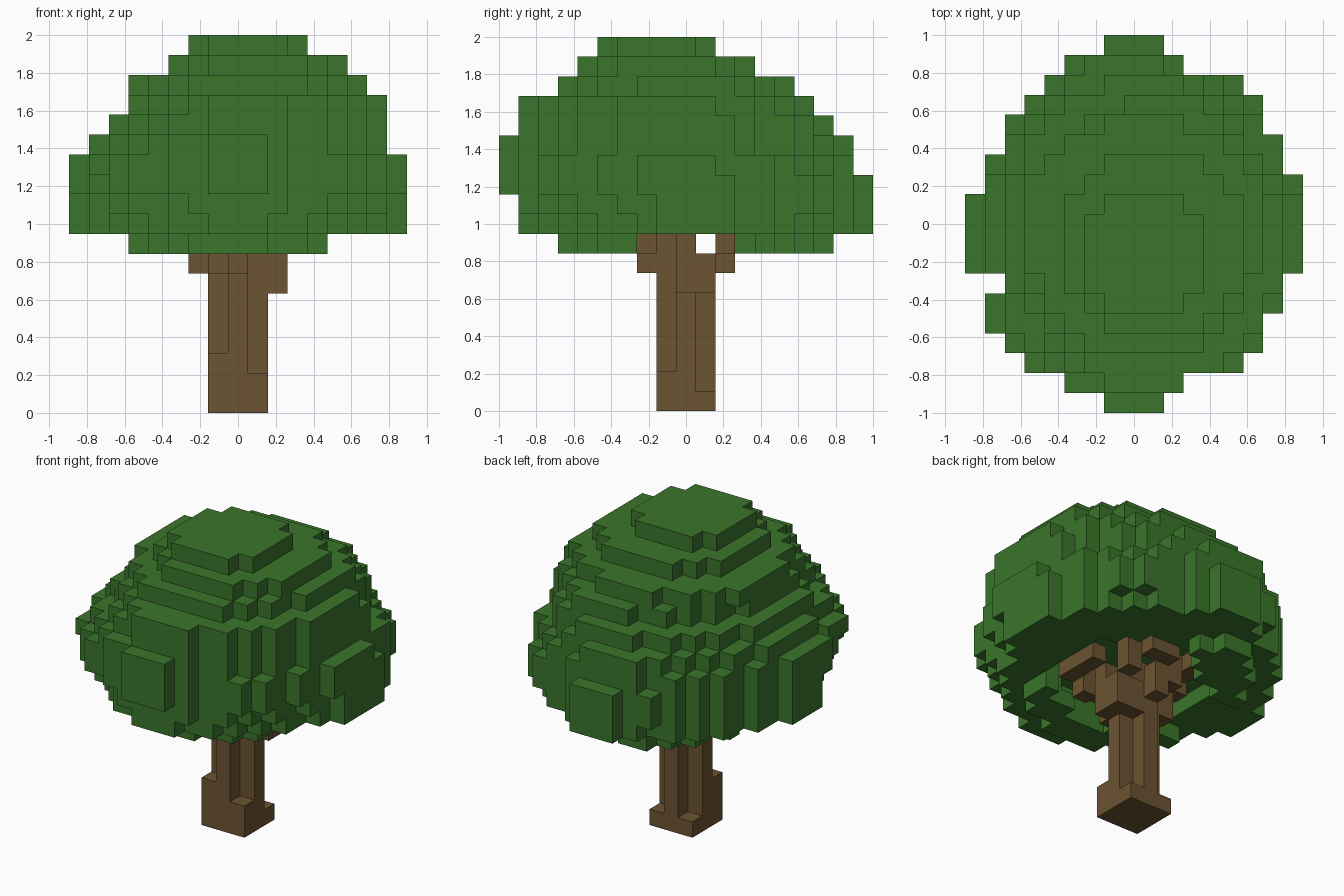
import bpy
import bmesh
import random
from mathutils import Vector

random.seed(4)
U = 2 / 19  # block size

if "Cube" in bpy.data.objects:
    bpy.data.objects.remove(bpy.data.objects["Cube"])


def make_material(name, color):
    mat = bpy.data.materials.new(name)
    mat.use_nodes = True
    mat.diffuse_color = color
    bsdf = mat.node_tree.nodes["Principled BSDF"]
    bsdf.inputs["Base Color"].default_value = color
    bsdf.inputs["Roughness"].default_value = 0.9
    return mat


def build_blocks(name, cells, mat):
    """Make one mesh from the outer faces of a set of unit blocks."""
    bm = bmesh.new()
    corners = {}

    def corner(p):
        key = tuple(round(c * 2) for c in p)
        if key not in corners:
            corners[key] = bm.verts.new(p * U)
        return corners[key]

    for cell in sorted(cells):
        middle = Vector(cell) + Vector((0, 0, 0.5))
        for axis in range(3):
            for sign in (-1, 1):
                n = Vector((0, 0, 0))
                n[axis] = sign
                if tuple(round(c) for c in Vector(cell) + n) in cells:
                    continue
                a = Vector((0, 0, 0))
                a[(axis + 1) % 3] = 1
                b = n.cross(a)
                face = [middle + (n + s * a + t * b) / 2
                        for s, t in ((-1, -1), (1, -1), (1, 1), (-1, 1))]
                bm.faces.new([corner(p) for p in face])
    mesh = bpy.data.meshes.new(name)
    bm.to_mesh(mesh)
    bm.free()
    mesh.materials.append(mat)
    obj = bpy.data.objects.new(name, mesh)
    bpy.context.collection.objects.link(obj)


def column(x, y, bottom, top):
    return {(x, y, z) for z in range(bottom, top)}


leaf_green = make_material("leaf green", (0.042, 0.178, 0.024, 1))
bark_brown = make_material("bark brown", (0.150, 0.087, 0.032, 1))

# Trunk: a cross-shaped stem with uneven root corners
trunk = set()
for x, y, top in ((0, 0, 10), (1, 0, 9), (-1, 0, 9), (0, -1, 9), (0, 1, 8),
                  (-1, -1, 3), (1, -1, 2), (1, 1, 1), (-1, 1, 1)):
    trunk |= column(x, y, 0, top)
build_blocks("trunk", trunk, bark_brown)

# Branches: short stubs stepping out into the leaves
branches = set()
for x, y, bottom, top in ((2, 0, 6, 9), (2, 1, 6, 8), (-2, 0, 7, 9),
                          (0, -2, 7, 9), (0, 2, 7, 9), (1, 1, 6, 8),
                          (-1, -1, 7, 9), (-1, 2, 8, 10), (-2, 2, 9, 10),
                          (-2, 3, 9, 10), (2, -2, 8, 10), (3, -2, 9, 10),
                          (3, 0, 9, 10), (3, -1, 9, 10), (2, 2, 8, 10),
                          (-3, 0, 9, 10), (0, 3, 9, 10), (1, 3, 9, 10),
                          (-1, -2, 8, 10), (0, -3, 9, 10)):
    branches |= column(x, y, bottom, top)
build_blocks("branches", branches, bark_brown)

# Canopy footprint: x range of each row, front to back
FOOTPRINT = [(-1, 1), (-3, 2), (-5, 5), (-6, 6), (-7, 6), (-7, 7), (-6, 7),
             (-8, 8), (-8, 8), (-8, 8), (-8, 8), (-7, 8), (-7, 7), (-6, 7),
             (-6, 6), (-5, 6), (-4, 5), (-3, 2), (-1, 1)]

# Canopy: rounded layers, bottom up (x min, x max, y min, y max, squareness)
LAYERS = [
    (-5, 5, -6, 7, 2.2),
    (-8, 8, -8, 9, 1.5),
    (-8, 8, -8, 9, 1.7),
    (-8, 8, -9, 9, 1.85),
    (-8, 8, -9, 8, 1.85),
    (-7, 7, -9, 8, 1.8),
    (-6, 7, -8, 7, 1.85),
    (-5, 7, -8, 6, 1.85),
    (-5, 6, -6, 5, 2.0),
    (-3, 5, -5, 3, 2.2),
    (-2, 3, -4, 1, 2.4),
]
rough = {(x, y): random.uniform(-0.03, 0.03)
         for x in range(-9, 10) for y in range(-9, 10)}


def in_hollow(x, y, z):
    """Space around the branches: an open channel, then a round pocket."""
    if z == 8:
        back_gap = y > 0 and (y - x < 6 or x + y > 6)
        return abs(y) < 3 or back_gap or x * x + y * y < 20
    return z == 9 and x * x + y * y < 21


canopy = set()
for z, (x0, x1, y0, y1, power) in enumerate(LAYERS, start=8):
    for (x, y), groove in rough.items():
        left, right = FOOTPRINT[y + 9]
        dx = abs(2 * x - x0 - x1) / (x1 - x0 + 1)
        dy = abs(2 * y - y0 - y1) / (y1 - y0 + 1)
        limit = 1 + groove + random.uniform(-0.03, 0.03)
        if (left <= x <= right and dx ** power + dy ** power <= limit
                and not in_hollow(x, y, z)):
            canopy.add((x, y, z))
build_blocks("canopy", canopy, leaf_green)
